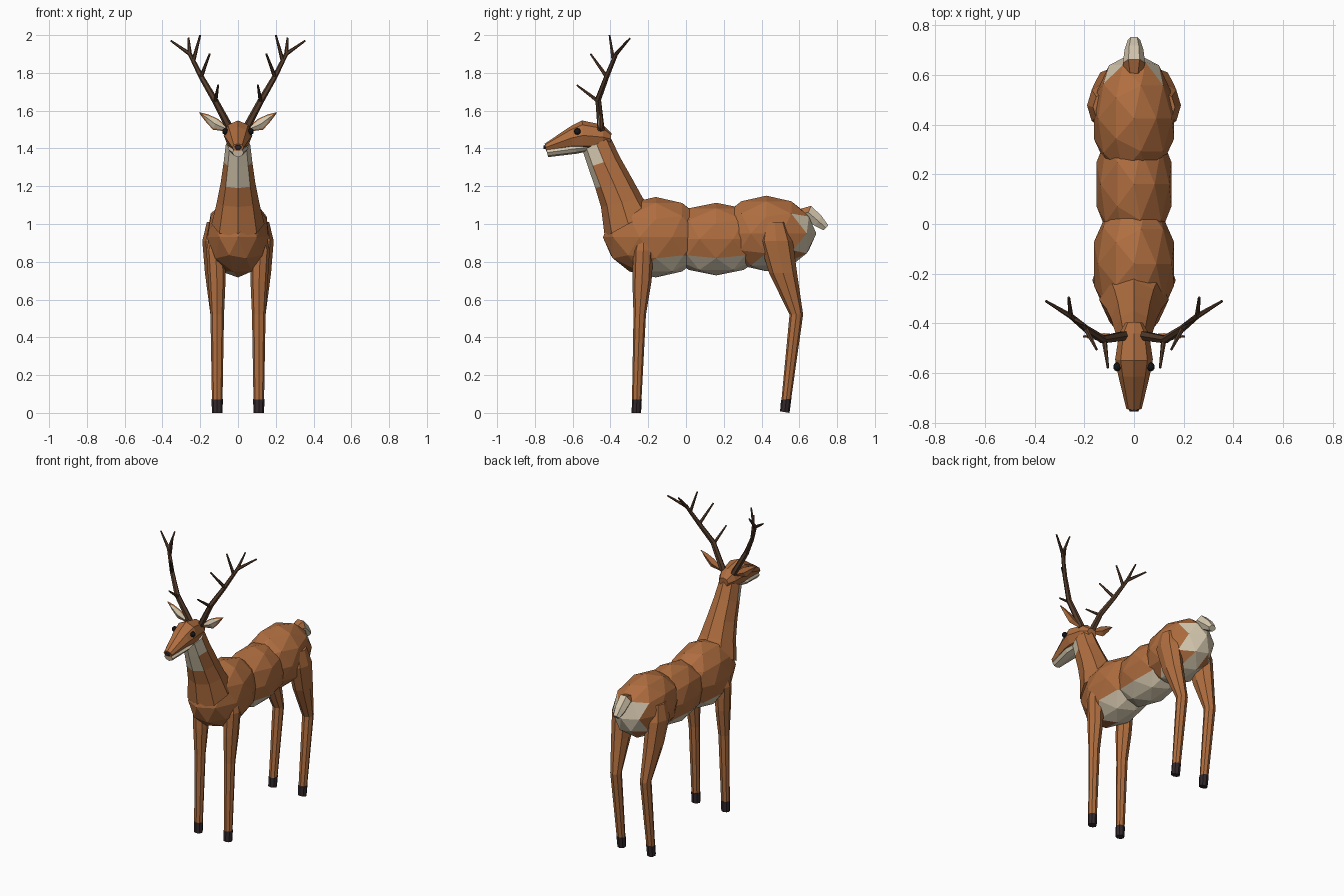
import bpy, bmesh, math
from mathutils import Vector

if "Cube" in bpy.data.objects:
    bpy.data.objects.remove(bpy.data.objects["Cube"])

V = Vector


def material(name, rgb):
    m = bpy.data.materials.new(name)
    m.diffuse_color = (*rgb, 1)
    m.use_nodes = True
    m.node_tree.nodes["Principled BSDF"].inputs["Base Color"].default_value = m.diffuse_color
    return m


FUR = material("russet fur", (0.43, 0.155, 0.05))
CREAM = material("cream fur", (0.66, 0.57, 0.42))
ANTLER = material("dark horn", (0.09, 0.045, 0.024))
HOOF = material("hoof", (0.032, 0.021, 0.025))
BLACK = material("eye black", (0.008, 0.008, 0.01))


def finish(bm, name, mats, rule=None, mirror=False):
    """Turn a bmesh into a flat shaded object; rule(centre, normal) picks the second colour."""
    bmesh.ops.recalc_face_normals(bm, faces=bm.faces)
    bm.normal_update()
    if rule:
        for f in bm.faces:
            f.material_index = int(rule(f.calc_center_median(), f.normal))
    me = bpy.data.meshes.new(name)
    bm.to_mesh(me)
    bm.free()
    for m in mats:
        me.materials.append(m)
    ob = bpy.data.objects.new(name, me)
    bpy.context.collection.objects.link(ob)
    if mirror:
        ob.modifiers.new("mirror", 'MIRROR').use_mirror_merge = False
    return ob


def loft(name, rings, mats, sides=8, rule=None, mirror=False):
    """Skin elliptical rings given as (centre, half axis u, half axis v)."""
    bm = bmesh.new()
    loops = []
    for c, u, v in rings:
        angles = [2 * math.pi * i / sides for i in range(sides)]
        loops.append([bm.verts.new(c + u * math.cos(a) + v * math.sin(a)) for a in angles])
    for a, b in zip(loops, loops[1:]):
        for i in range(sides):
            j = (i + 1) % sides
            bm.faces.new((a[i], a[j], b[j], b[i]))
    bm.faces.new(loops[0])
    bm.faces.new(loops[-1])
    return finish(bm, name, mats, rule, mirror)


def side_loft(name, rows, mats, **kw):
    """Rows of (x, half width, (y, z) of one edge, (y, z) of the opposite edge)."""
    rings = []
    for x, w, p, q in rows:
        p, q = V((x, *p)), V((x, *q))
        rings.append(((p + q) / 2, V((w, 0, 0)), (q - p) / 2))
    return loft(name, rings, mats, **kw)


def branch(name, pts, radii):
    """Tapering six sided rod along points, mirrored."""
    pts = [V(p) for p in pts]
    rings = []
    for i, p in enumerate(pts):
        t = (pts[min(i + 1, len(pts) - 1)] - pts[max(i - 1, 0)]).normalized()
        u = t.cross(V((0, 1, 0))).normalized()
        rings.append((p, u * radii[i], t.cross(u) * radii[i]))
    loft(name, rings, [ANTLER], sides=6, mirror=True)


def ball(name, centre, radii, mats, rule=None, mirror=False, sub=2):
    bm = bmesh.new()
    bmesh.ops.create_icosphere(bm, subdivisions=sub, radius=1)
    for v in bm.verts:
        v.co = V(centre) + V([a * b for a, b in zip(v.co, radii)])
    finish(bm, name, mats, rule, mirror)


# Body masses, cream underneath and at the rear
ball("chest", (0, -0.16, 0.93), (0.17, 0.28, 0.213), [FUR, CREAM],
     lambda c, n: c.z < 0.81 and c.y > -0.22)
ball("belly", (0, 0.16, 0.92), (0.158, 0.29, 0.192), [FUR, CREAM],
     lambda c, n: c.z < 0.82)
ball("rump", (0, 0.425, 0.95), (0.17, 0.265, 0.2), [FUR, CREAM],
     lambda c, n: c.z < 0.81 or (c.y > 0.59 and c.z < 1.06))

# Neck with a cream throat that narrows downwards
side_loft("neck", [
    (0, 0.140, (-0.43, 0.93), (-0.18, 1.07)),
    (0, 0.112, (-0.45, 1.09), (-0.23, 1.14)),
    (0, 0.092, (-0.48, 1.19), (-0.285, 1.24)),
    (0, 0.076, (-0.518, 1.30), (-0.35, 1.355)),
    (0, 0.064, (-0.548, 1.39), (-0.40, 1.46))], [FUR, CREAM],
    rule=lambda c, n: (c.z > 1.3 and n.y < -0.1) or (c.z > 1.18 and n.y < -0.6))

# Head, lower jaw, nose and eyes
side_loft("head", [
    (0, 0.035, (-0.40, 1.42), (-0.395, 1.48)),
    (0, 0.060, (-0.44, 1.395), (-0.44, 1.525)),
    (0, 0.076, (-0.54, 1.39), (-0.55, 1.548)),
    (0, 0.064, (-0.60, 1.395), (-0.615, 1.515)),
    (0, 0.031, (-0.74, 1.385), (-0.748, 1.425))], [FUR])
side_loft("jaw", [
    (0, 0.045, (-0.51, 1.385), (-0.53, 1.425)),
    (0, 0.056, (-0.58, 1.372), (-0.59, 1.425)),
    (0, 0.030, (-0.73, 1.354), (-0.742, 1.402))], [CREAM])
side_loft("nose", [
    (0, 0.022, (-0.735, 1.392), (-0.735, 1.425)),
    (0, 0.018, (-0.755, 1.396), (-0.755, 1.416))], [HOOF], sides=6)
ball("eye", (0.068, -0.575, 1.49), (0.016, 0.018, 0.018), [BLACK], mirror=True)


# Ears: leaf shapes with a smaller cream inside
def ear(name, size, dy, mat):
    across = V((-0.4, 0, 0.9))
    rows = [((0.055, 1.5), 0.012), ((0.12, 1.528), 0.032),
            ((0.165, 1.562), 0.02), ((0.205, 1.59), 0.002)]
    mid = V((0.125, -0.452 + dy, 1.535))
    rings = []
    for (x, z), w in rows:
        c = mid + (V((x, mid.y, z)) - mid) * size
        rings.append((c, across * w * size, V((0, 0.3 * w + 0.003, 0))))
    loft(name, rings, [mat], sides=4, mirror=True)


ear("ear", 1.0, 0, FUR)
ear("inner_ear", 0.78, -0.005, CREAM)

# Antlers
fork = (0.255, -0.37, 1.90)
middle = (0.195, -0.42, 1.78)
branch("antler_beam", [(0.04, -0.45, 1.50), (0.125, -0.465, 1.66), middle, fork,
                       (0.355, -0.31, 1.97)], [0.021, 0.017, 0.014, 0.011, 0.005])
for name, start, tip in [("brow_tine", (0.12, -0.465, 1.65), (0.105, -0.578, 1.735)),
                         ("middle_tine", middle, (0.15, -0.505, 1.90)),
                         ("upper_tine", (0.235, -0.385, 1.87), (0.2, -0.405, 2.0)),
                         ("rear_tine", fork, (0.262, -0.295, 1.985))]:
    branch(name, [start, tip], [0.011, 0.005])

# Front and hind legs with hooves
side_loft("front_leg", [
    (0.115, 0.030, (-0.25, 0.96), (-0.19, 0.96)),
    (0.118, 0.050, (-0.28, 0.86), (-0.172, 0.86)),
    (0.112, 0.046, (-0.284, 0.70), (-0.182, 0.70)),
    (0.110, 0.036, (-0.278, 0.52), (-0.212, 0.52)),
    (0.110, 0.028, (-0.286, 0.065), (-0.236, 0.065))], [FUR], mirror=True)
side_loft("front_hoof", [
    (0.110, 0.030, (-0.286, 0.07), (-0.234, 0.07)),
    (0.110, 0.028, (-0.288, 0), (-0.238, 0))], [HOOF], mirror=True)
side_loft("hind_leg", [
    (0.120, 0.045, (0.41, 1.01), (0.53, 1.01)),
    (0.125, 0.064, (0.388, 0.91), (0.566, 0.91)),
    (0.120, 0.055, (0.44, 0.74), (0.588, 0.74)),
    (0.110, 0.036, (0.548, 0.52), (0.62, 0.52)),
    (0.110, 0.028, (0.505, 0.065), (0.557, 0.075))], [FUR], mirror=True)
side_loft("hind_hoof", [
    (0.110, 0.030, (0.503, 0.068), (0.558, 0.076)),
    (0.110, 0.028, (0.498, 0.008), (0.548, 0.0))], [HOOF], mirror=True)

# Tail, russet on top near the root and cream elsewhere
side_loft("tail", [
    (0, 0.030, (0.59, 1.03), (0.595, 1.08)),
    (0, 0.045, (0.63, 1.02), (0.665, 1.102)),
    (0, 0.038, (0.68, 0.985), (0.722, 1.045)),
    (0, 0.025, (0.725, 0.965), (0.755, 0.995))], [FUR, CREAM], sides=6,
    rule=lambda c, n: c.y > 0.66 or n.z < -0.2)
